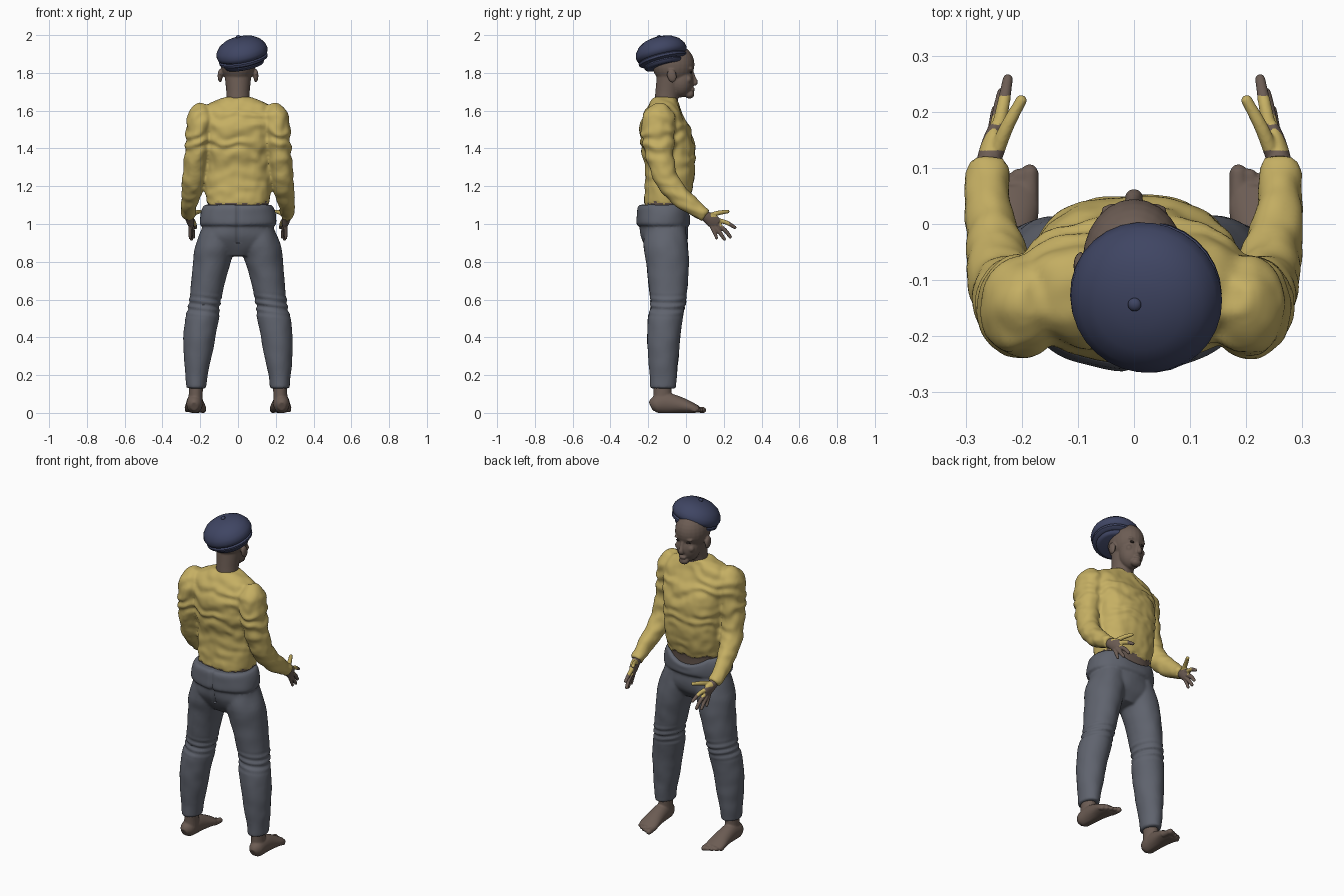
import bpy, bmesh, math
from mathutils import Vector, Matrix, noise

if "Cube" in bpy.data.objects:
    bpy.data.objects.remove(bpy.data.objects["Cube"])


def material(name, rgb):
    m = bpy.data.materials.new(name)
    m.diffuse_color = (*rgb, 1)
    m.use_nodes = True
    m.node_tree.nodes["Principled BSDF"].inputs["Base Color"].default_value = m.diffuse_color
    return m


YELLOW = material("mustard_knit", (0.56, 0.43, 0.125))
SKIN = material("brown_skin", (0.15, 0.108, 0.088))
GREY = material("grey_cloth", (0.115, 0.125, 0.155))
BLUE = material("navy_felt", (0.05, 0.06, 0.125))
DARK = material("dark_eye", (0.03, 0.022, 0.02))


def loft(bm, rings, segs=28, flat=False, power=2.0, sub=4):
    """Smooth tube through rings of (x, y, z, rx, ry)."""
    P = [Vector(r) for r in rings]
    fine = []
    for i in range(len(P) - 1):
        a, b, c, d = P[max(i - 1, 0)], P[i], P[i + 1], P[min(i + 2, len(P) - 1)]
        for k in range(sub):
            t = k / sub
            fine.append(0.5 * (2 * b + (c - a) * t + (2 * a - 5 * b + 4 * c - d) * t * t
                               + (3 * b - a - 3 * c + d) * t ** 3))
    fine.append(P[-1])
    loops = []
    for i, p in enumerate(fine):
        q, r = fine[max(i - 1, 0)], fine[min(i + 1, len(fine) - 1)]
        t = Vector((0, 0, 1)) if flat else (Vector(r[:3]) - Vector(q[:3])).normalized()
        side = Vector((1, 0, 0))
        side = (side - t * side.dot(t)).normalized()
        up = t.cross(side)
        loop = []
        for s in range(segs):
            a = 2 * math.pi * s / segs
            c, n = math.cos(a), math.sin(a)
            c = math.copysign(abs(c) ** (2 / power), c)
            n = math.copysign(abs(n) ** (2 / power), n)
            loop.append(bm.verts.new(Vector(p[:3]) + side * c * p[3] + up * n * p[4]))
        loops.append(loop)
    for A, B in zip(loops, loops[1:]):
        for s in range(segs):
            bm.faces.new((A[s], A[(s + 1) % segs], B[(s + 1) % segs], B[s]))
    bm.faces.new(loops[0])
    bm.faces.new(loops[-1])


def ball(bm, centre, radii, tilt=0.0):
    m = Matrix.Translation(centre) @ Matrix.Rotation(tilt, 4, 'X') @ Matrix.Diagonal((*radii, 1))
    bmesh.ops.create_uvsphere(bm, u_segments=24, v_segments=16, radius=1, matrix=m)


def finger(bm, pts, r):
    loft(bm, [(*p, r * k, r * k) for p, k in zip(pts, (1.15, 1, 0.8))], 12)
    ball(bm, pts[-1], (r * 0.8,) * 3)


def finish(bm, name, mats, voxel=0, smooth=4, deform=None, paint=None):
    """Turn overlapping shells into one skin, shape it, colour it by rule."""
    bmesh.ops.recalc_face_normals(bm, faces=bm.faces)
    me = bpy.data.meshes.new(name)
    bm.to_mesh(me)
    bm.free()
    ob = bpy.data.objects.new(name, me)
    bpy.context.collection.objects.link(ob)
    if voxel:
        r = ob.modifiers.new("fuse", 'REMESH')
        r.mode, r.voxel_size = 'VOXEL', voxel
        s = ob.modifiers.new("soften", 'SMOOTH')
        s.factor, s.iterations = 0.5, smooth
        bpy.context.view_layer.update()
        me = bpy.data.meshes.new_from_object(ob.evaluated_get(bpy.context.evaluated_depsgraph_get()))
        ob.modifiers.clear()
        ob.data = me
    me.materials.clear()
    for m in mats:
        me.materials.append(m)
    if deform:
        new = [deform(v.co.copy(), v.normal.copy()) for v in me.vertices]
        for v, co in zip(me.vertices, new):
            v.co = co
    for p in me.polygons:
        p.use_smooth = True
        p.material_index = paint(p.center) if paint else 0
    me.set_sharp_from_angle(angle=math.radians(50))
    me.update()
    return ob


# shirt: torso and sleeves in one skin, bare waist below the ragged hem
bm = bmesh.new()
loft(bm, [(0, y, z, rx, ry) for z, y, rx, ry in (
    (1.03, -.11, .162, .115), (1.1, -.105, .166, .117), (1.2, -.09, .176, .127),
    (1.3, -.085, .176, .132), (1.4, -.095, .186, .142), (1.5, -.11, .2, .134),
    (1.57, -.12, .21, .108), (1.62, -.12, .185, .085), (1.65, -.115, .125, .07),
    (1.672, -.105, .07, .062))], 48, True, 2.4)
for s in (-1, 1):
    loft(bm, [(s * x, y, z, rx, ry) for x, y, z, rx, ry in (
        (.175, -.13, 1.635, .03, .03), (.192, -.138, 1.585, .066, .08),
        (.205, -.148, 1.52, .07, .09), (.213, -.145, 1.43, .066, .084),
        (.225, -.13, 1.32, .062, .07), (.236, -.1, 1.23, .06, .062),
        (.25, -.03, 1.145, .05, .055), (.26, .04, 1.09, .042, .045),
        (.26, .105, 1.043, .036, .035))], 28)


def hem(c):
    return 1.108 + 0.022 * noise.noise(Vector((c.x * 22, c.y * 22, 4.2)))


def knit(c, n):
    if abs(c.x) < .2 and c.z < 1.15 and c.y < .03 and c.z < hem(c):
        return c - n * .007
    wob = noise.noise(c * 9)
    fold = math.sin(c.z * 75 + wob * 5 + abs(c.x) * 12)
    chest = max(0, 1 - abs(c.z - 1.45) / .2)
    return c + n * (fold * (.0015 + .0035 * chest) + .004 * noise.noise(c * Vector((30, 30, 14)).length / 2))


finish(bm, "shirt", [YELLOW, SKIN], .009, 5, knit,
       lambda c: int(abs(c.x) < .19 and c.y < .03 and c.z < hem(c)))

# trousers with rolled waistband
bm = bmesh.new()
loft(bm, [(0, y, z, rx, ry) for z, y, rx, ry in (
    (.83, -.11, .1, .07), (.88, -.11, .19, .105), (.93, -.115, .203, .125),
    (.975, -.118, .192, .127), (.988, -.118, .19, .128), (1.0, -.12, .203, .142),
    (1.05, -.118, .2, .142), (1.085, -.118, .19, .14), (1.102, -.118, .178, .13))], 48, True, 2.2)
for s in (-1, 1):
    loft(bm, [(s * x, y, z, rx, ry) for z, x, y, rx, ry in (
        (.98, .1, -.11, .09, .11), (.88, .122, -.107, .106, .118), (.8, .138, -.098, .1, .113),
        (.7, .157, -.095, .09, .106), (.6, .173, -.095, .084, .096), (.55, .182, -.1, .083, .09),
        (.5, .19, -.11, .09, .092), (.4, .205, -.118, .084, .088), (.3, .213, -.12, .074, .081),
        (.2, .22, -.12, .059, .072), (.13, .222, -.122, .051, .068))], 32, True)


def cloth(c, n):
    knee = max(0, 1 - abs(c.z - .57) / .07)
    c = c + n * (.005 * knee * math.sin(c.z * 170 + c.x * 25) + .003 * noise.noise(c * 14))
    if c.y < -.14 and c.z > .9:      # seat seam
        c.y += .012 * math.exp(-(c.x / .009) ** 2)
    if c.z > 1.0 and c.y > -.08:     # waistband dips over the belly
        c.z -= .5 * (c.z - 1.0) * max(0, 1 - (c.x / .13) ** 2) * min(1, (c.y + .08) / .07)
    return c


finish(bm, "trousers", [GREY], .008, 3, cloth)

# head, neck, ears and face
bm = bmesh.new()
loft(bm, [(0, -.105, 1.58, .062, .06), (0, -.105, 1.65, .062, .061),
          (0, -.098, 1.7, .062, .064), (0, -.085, 1.78, .07, .07)])
ball(bm, (0, -.067, 1.845), (.092, .112, .108))
ball(bm, (0, -.025, 1.755), (.068, .066, .085), -.1)
ball(bm, (0, .018, 1.686), (.03, .026, .022))
ball(bm, (0, .034, 1.712), (.024, .013, .012))
loft(bm, [(0, .03, 1.81, .009, .009), (0, .04, 1.775, .011, .012), (0, .05, 1.75, .016, .013),
          (0, .043, 1.736, .014, .008)], 16)
for s in (-1, 1):
    ball(bm, (s * .095, -.075, 1.785), (.013, .025, .036), .2)
    ball(bm, (s * .034, .024, 1.822), (.026, .013, .009))
    ball(bm, (s * .042, .012, 1.765), (.02, .018, .02))
finish(bm, "head", [SKIN], .005, 4)

for s in (-1, 1):
    side = "right" if s > 0 else "left"
    # eye
    bm = bmesh.new()
    ball(bm, (s * .034, .026, 1.803), (.014, .007, .006))
    finish(bm, side + "_eye", [DARK])

    # hand, with the glove-like yellow on thumb and index
    bm = bmesh.new()
    loft(bm, [(s * x, y, z, rx, ry) for x, y, z, rx, ry in (
        (.26, .08, 1.058, .026, .028), (.258, .11, 1.037, .023, .029),
        (.252, .14, 1.017, .02, .036), (.247, .165, 1.0, .014, .032))], 20)
    for pts, r in ((((.245, .155, 1.022), (.233, .213, 1.008), (.225, .258, .982)), .0115),
                   (((.247, .155, 1.005), (.24, .205, .968), (.235, .234, .932)), .0115),
                   (((.25, .148, .992), (.248, .18, .953), (.246, .203, .92)), .011),
                   (((.252, .135, .99), (.253, .152, .953), (.253, .162, .926)), .01),
                   (((.25, .115, 1.04), (.228, .17, 1.058), (.201, .22, 1.066)), .0125)):
        finger(bm, [(s * x, y, z) for x, y, z in pts], r)
    finish(bm, side + "_hand", [SKIN, YELLOW], .0035, 2, None,
           lambda c: int((c.y > .13 and c.z > 1.038) or (.178 < c.y < .228 and c.z > .988)))

    # bare foot with toes
    bm = bmesh.new()
    loft(bm, [(s * .226, -.125, .04, .04, .052), (s * .224, -.125, .1, .037, .048),
              (s * .222, -.125, .17, .04, .05)], 20, True)
    loft(bm, [(s * x, y, z, rx, rz) for y, x, z, rx, rz in (
        (-.186, .232, .035, .02, .024), (-.16, .231, .045, .04, .045), (-.1, .229, .052, .044, .054),
        (-.03, .227, .042, .05, .043), (.03, .226, .028, .057, .029), (.065, .225, .02, .05, .018))], 24)
    for i in range(5):
        x, end = .186 + .021 * i, .098 - .004 * i * i * .65
        r = .0165 if i == 0 else .012
        loft(bm, [(s * x, .03, .022, r, r), (s * x, end - .012, .016, r, r)], 12)
        ball(bm, (s * x, end - .01, .016), (r, r * 1.15, r))
    finish(bm, side + "_foot", [SKIN], .005, 2,
           lambda c, n: Vector((c.x, c.y, max(0, c.z - .001))))

# tilted cap: turned profile with stacked rolls and a top button
bm = bmesh.new()
profile = [(.0, .077), (.04, .074), (.08, .063), (.112, .043), (.132, .016), (.138, -.008),
           (.132, -.028), (.122, -.034), (.131, -.04), (.129, -.052), (.115, -.06), (.104, -.06),
           (.108, -.067), (.102, -.08), (.088, -.084), (0, -.075)]
vs = [bm.verts.new((r, 0, z)) for r, z in profile]
es = [bm.edges.new(p) for p in zip(vs, vs[1:])]
bmesh.ops.spin(bm, geom=vs + es, cent=(0, 0, 0), axis=(0, 0, 1), angle=2 * math.pi, steps=30)
bmesh.ops.remove_doubles(bm, verts=bm.verts, dist=.0005)
ball(bm, (-.004, .008, .079), (.012, .012, .009))
tilt = Vector((0, 0, 1)).rotation_difference(Vector((-.19, -.235, .955))).to_matrix().to_4x4()
bmesh.ops.transform(bm, matrix=Matrix.Translation((.02, -.133, 1.914)) @ tilt, verts=bm.verts)
finish(bm, "cap", [BLUE])
